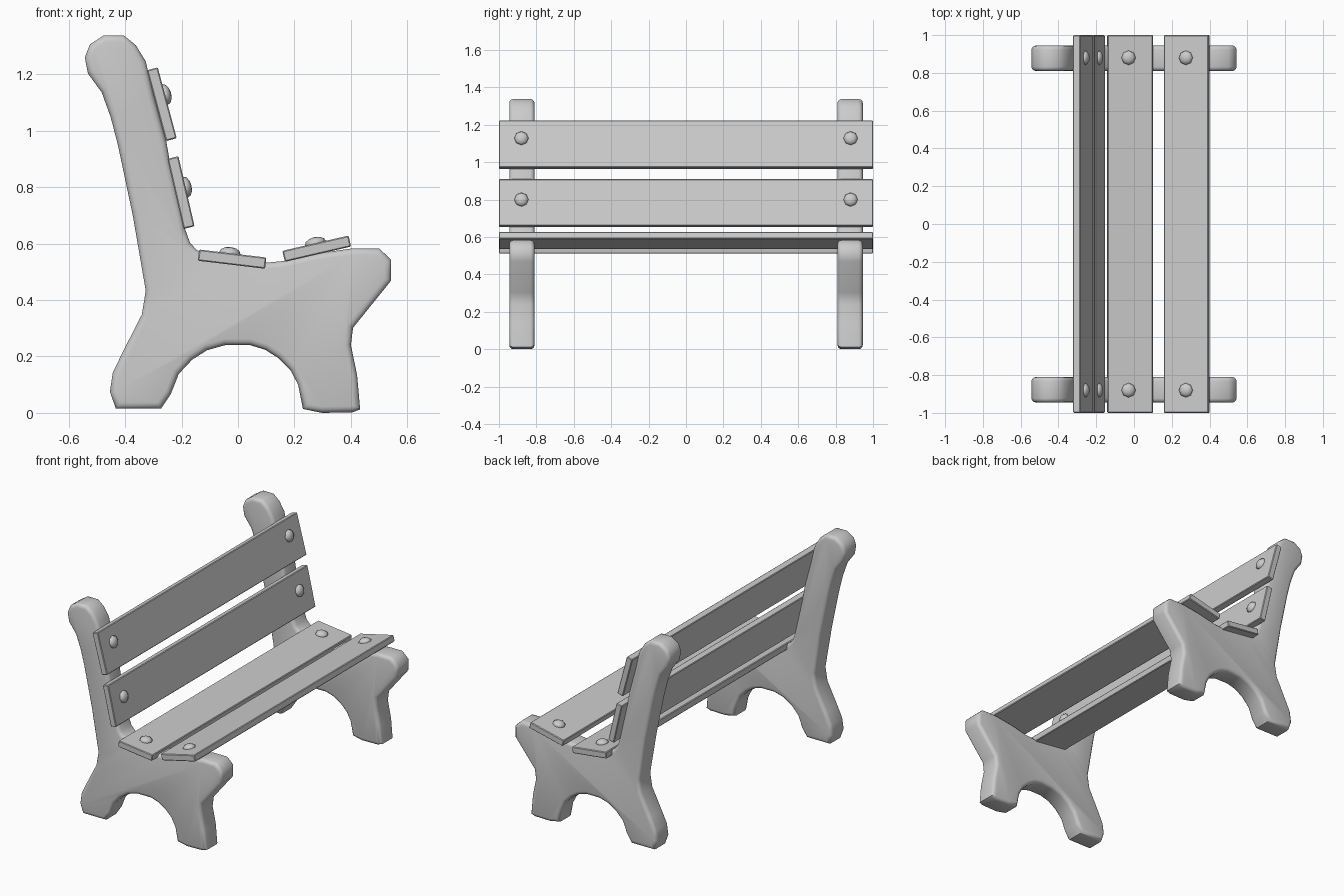
import bpy, bmesh
from math import radians
from mathutils import Matrix, Vector

if "Cube" in bpy.data.objects:
    bpy.data.objects.remove(bpy.data.objects["Cube"])

# Side silhouette of the cast end frame (x, z)
PROFILE = [
    (-.476, 1.338), (-.405, 1.338), (-.362, 1.303), (-.327, 1.246), (-.30, 1.13),
    (-.254, .962), (-.243, .898), (-.188, .653), (-.17, .603), (-.146, .577),
    (-.08, .552), (.096, .532), (.16, .538), (.28, .565), (.405, .583),
    (.50, .583), (.543, .543), (.543, .469), (.408, .302), (.40, .241),
    (.422, .135), (.433, .012), (.405, .002), (.298, 0), (.23, .014),
    (.213, .10), (.185, .153), (.142, .195), (.096, .224), (.043, .24),
    (-.046, .24), (-.11, .222), (-.163, .188), (-.21, .138), (-.238, .067),
    (-.273, .015), (-.433, .015), (-.454, .075), (-.444, .142), (-.408, .217),
    (-.341, .348), (-.327, .433), (-.373, .70), (-.426, .951), (-.451, 1.047),
    (-.483, 1.136), (-.532, 1.203), (-.543, 1.26), (-.525, 1.306)]


def finish(bm, name, angle):
    bmesh.ops.recalc_face_normals(bm, faces=bm.faces)
    me = bpy.data.meshes.new(name)
    bm.to_mesh(me)
    bm.free()
    ob = bpy.data.objects.new(name, me)
    bpy.context.collection.objects.link(ob)
    bpy.ops.object.select_all(action='DESELECT')
    ob.select_set(True)
    bpy.context.view_layer.objects.active = ob
    bpy.ops.object.shade_smooth_by_angle(angle=radians(angle))
    return ob


def end_frame(name, y0, y1):
    bm = bmesh.new()
    face = bm.faces.new([bm.verts.new((x, y0, z)) for x, z in PROFILE])
    ext = bmesh.ops.extrude_face_region(bm, geom=[face], use_keep_orig=True)
    verts = [g for g in ext['geom'] if isinstance(g, bmesh.types.BMVert)]
    bmesh.ops.translate(bm, verts=verts, vec=(0, y1 - y0, 0))
    bmesh.ops.recalc_face_normals(bm, faces=bm.faces)
    # Round only the rims of the two flat sides
    rims = [e for e in bm.edges if abs(e.verts[0].co.y - e.verts[1].co.y) < 1e-5]
    bmesh.ops.bevel(bm, geom=rims, offset=.022, segments=3, profile=.5, affect='EDGES')
    finish(bm, name, 50)


def slat(name, x, z, angle, width, bolt_offset):
    frame = Matrix.Translation((x, 0, z)) @ Matrix.Rotation(radians(angle), 4, 'Y')
    # Plank with lightly eased edges
    bm = bmesh.new()
    bmesh.ops.create_cube(bm, size=1, matrix=Matrix.Diagonal((width, 2, .04, 1)))
    bmesh.ops.bevel(bm, geom=bm.edges[:], offset=.004, segments=1, affect='EDGES')
    bm.transform(frame)
    finish(bm, name, 30)
    # Domed bolt heads at both ends
    for side, y in (("left", -.88), ("right", .88)):
        bm = bmesh.new()
        bmesh.ops.create_uvsphere(bm, u_segments=8, v_segments=6, radius=1,
                                  matrix=Matrix.Diagonal((.038, .038, .022, 1)))
        bm.transform(frame @ Matrix.Translation((bolt_offset, y, .02)))
        finish(bm, f"{name}_bolt_{side}", 60)


end_frame("end_frame_left", -.945, -.81)
end_frame("end_frame_right", .81, .945)

slat("upper_back_slat", -.270, 1.094, 75, .26, -.03)
slat("lower_back_slat", -.202, .781, 77, .255, -.015)
slat("rear_seat_slat", -.021, .545, 6.8, .24, -.01)
slat("front_seat_slat", .279, .582, -13, .241, 0)
